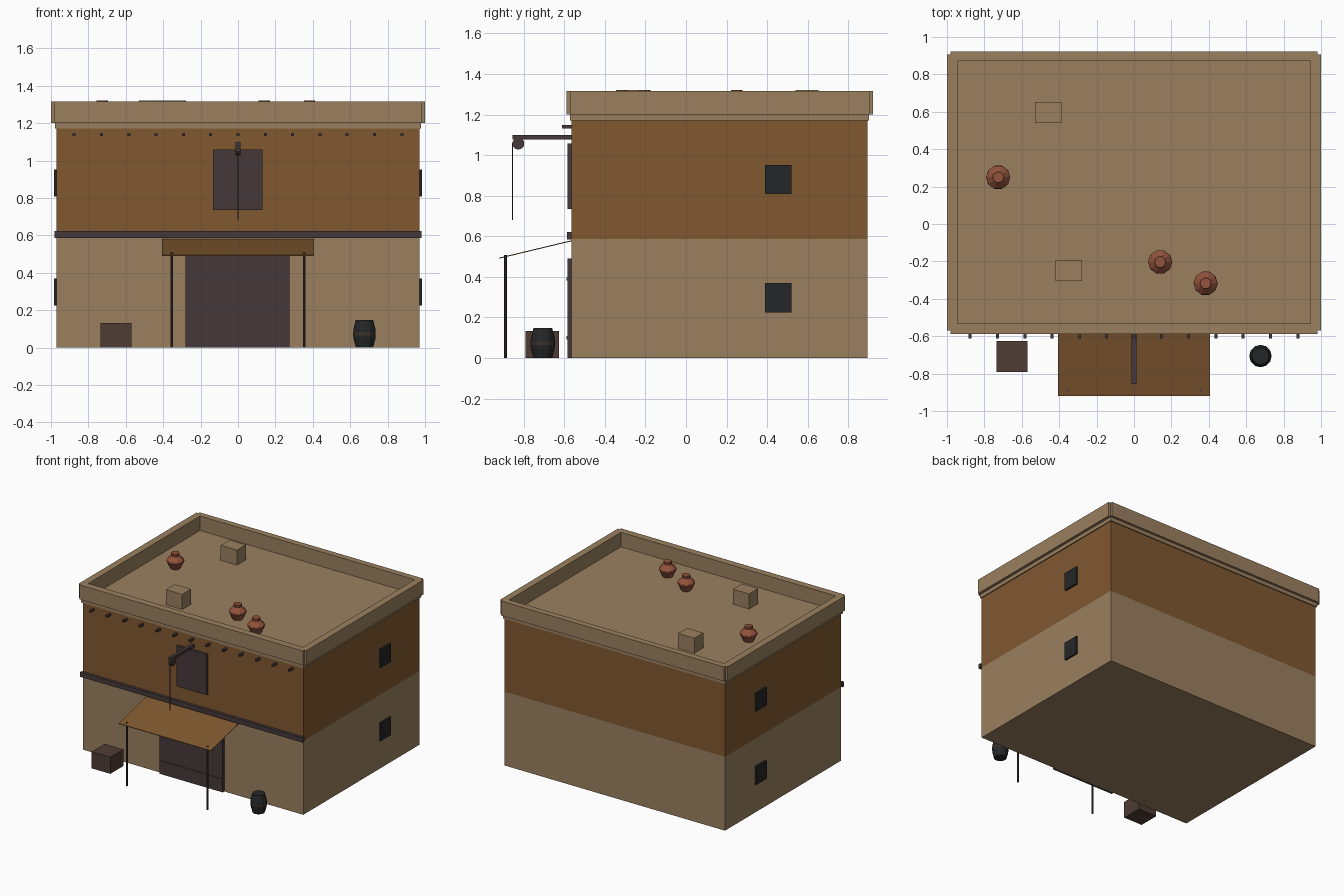
import bpy, bmesh, math

if "Cube" in bpy.data.objects:
    bpy.data.objects.remove(bpy.data.objects["Cube"])


def material(name, rgb):
    m = bpy.data.materials.new(name)
    lin = [((c / 255 + 0.055) / 1.055) ** 2.4 for c in rgb]
    m.diffuse_color = (*lin, 1)
    m.use_nodes = True
    m.node_tree.nodes["Principled BSDF"].inputs["Base Color"].default_value = m.diffuse_color
    return m


TAN = material("sand plaster", (154, 128, 95))
BROWN = material("ochre brown", (128, 88, 48))
WOOD = material("dark wood", (69, 57, 58))
SHUTTER = material("shutter black", (37, 38, 39))
CRATE = material("crate wood", (79, 60, 53))
CLAY = material("red clay", (147, 83, 60))
HOOP = material("barrel hoop", (58, 48, 42))


def finish(name, bm, *mats):
    bmesh.ops.recalc_face_normals(bm, faces=bm.faces)
    me = bpy.data.meshes.new(name)
    bm.to_mesh(me)
    bm.free()
    ob = bpy.data.objects.new(name, me)
    bpy.context.collection.objects.link(ob)
    for m in mats:
        me.materials.append(m)
    return ob


def box(name, x, y, z, mat):
    """Box from (min, max) ranges."""
    bm = bmesh.new()
    bmesh.ops.create_cube(bm, size=1)
    for v in bm.verts:
        v.co = [(a + b) / 2 + c * (b - a) for (a, b), c in zip((x, y, z), v.co)]
    return finish(name, bm, mat)


def lathe(name, profile, sides, loc, *mats):
    """Closed turned shape from (radius, height) pairs."""
    bm = bmesh.new()
    rings = [[bm.verts.new((r * math.cos(2 * math.pi * i / sides),
                            r * math.sin(2 * math.pi * i / sides), z))
              for i in range(sides)] for r, z in profile]
    for a, b in zip(rings, rings[1:]):
        for i in range(sides):
            j = (i + 1) % sides
            bm.faces.new((a[i], a[j], b[j], b[i]))
    bm.faces.new(rings[0])
    bm.faces.new(rings[-1])
    ob = finish(name, bm, *mats)
    ob.location = loc
    return ob


# Building body: plaster below, ochre above
F, B = -0.565, 0.895
box("lower_storey", (-0.97, 0.97), (F, B), (0, 0.587), TAN)
box("upper_storey", (-0.97, 0.97), (F, B), (0.587, 1.17), BROWN)
box("roof_slab", (-0.978, 0.978), (F - 0.008, B + 0.008), (1.17, 1.2), TAN)

# Parapet walls, long ones front and back, short ones at the sides
box("parapet_front", (-0.982, 0.982), (-0.588, -0.532), (1.2, 1.315), TAN)
box("parapet_back", (-0.982, 0.982), (0.872, 0.922), (1.2, 1.315), TAN)
for s, side in ((-1, "left"), (1, "right")):
    box("parapet_" + side, sorted((s * 0.945, s)), (-0.57, 0.905), (1.2, 1.315), TAN)
    # Side shutters on both floors
    for z, floor in ((0.225, "lower"), (0.808, "upper")):
        box(f"{floor}_window_{side}", sorted((s * 0.96, s * 0.984)),
            (0.39, 0.52), (z, z + 0.144), SHUTTER)
    # Awning posts
    lathe("awning_post_" + side, [(0.007, 0), (0.007, 0.507)], 8,
          (s * 0.355, -0.89, 0), WOOD)

# Front trim, doors and beam ends
box("floor_band", (-0.98, 0.98), (-0.587, F), (0.585, 0.622), WOOD)
box("main_door", (-0.28, 0.275), (-0.585, F), (0, 0.49), WOOD)
for z in (0.1, 0.39):
    box("door_strap", (-0.275, 0.27), (-0.589, -0.585), (z - 0.008, z + 0.008), WOOD)
box("loft_door", (-0.133, 0.132), (-0.585, F), (0.735, 1.058), WOOD)
for i in range(13):
    x = (i - 6) * 0.146
    box("beam_end", (x - 0.008, x + 0.008), (-0.612, F), (1.132, 1.148), WOOD)

# Hoist with pulley and rope
box("hoist_beam", (-0.013, 0.013), (-0.855, F), (1.077, 1.1), WOOD)
pulley = lathe("pulley", [(0.03, -0.013), (0.03, 0.013)], 10, (0, -0.826, 1.057), WOOD)
pulley.rotation_euler = (0, math.pi / 2, 0)
lathe("rope", [(0.003, 0.68), (0.003, 1.06)], 6, (0, -0.855, 0), CRATE)

# Sloping awning sheet
awning = box("awning", (-0.405, 0.405), (-0.92, F), (0, 0.005), BROWN)
for v in awning.data.vertices:
    v.co.z += 0.49 + (v.co.y + 0.92) * 0.24

# Crate and barrel in front
box("crate", (-0.735, -0.57), (-0.79, -0.625), (0, 0.132), CRATE)
barrel = lathe("barrel", [(0.046, 0), (0.058, 0.045), (0.06, 0.064), (0.06, 0.082),
                          (0.058, 0.1), (0.046, 0.148)], 12,
               (0.676, -0.706, 0), SHUTTER, HOOP)
for p in barrel.data.polygons:
    if 0.064 < p.center.z < 0.082 and abs(p.normal.z) < 0.5:
        p.material_index = 1

# Rooftop blocks and clay pots
for x, y in ((-0.53, 0.54), (-0.42, -0.305)):
    box("roof_block", (x, x + 0.143), (y, y + 0.112), (1.2, 1.32), TAN)
for x, y in ((-0.726, 0.25), (0.14, -0.203), (0.383, -0.317)):
    lathe("clay_pot", [(0.038, 0), (0.065, 0.055), (0.062, 0.068), (0.03, 0.1),
                       (0.03, 0.12)], 10, (x, y, 1.2), CLAY)
